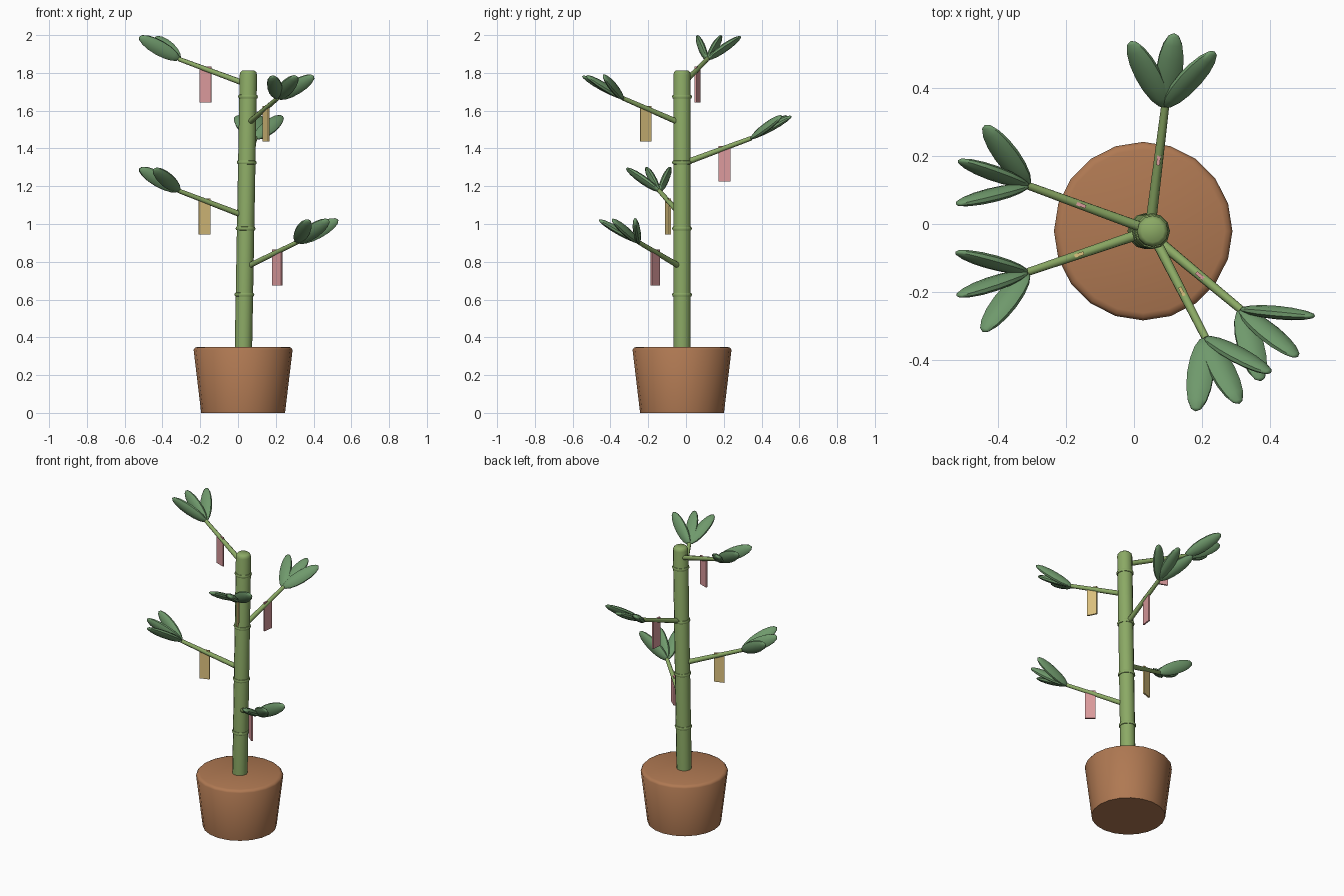
import bpy, bmesh, math
from mathutils import Vector, Matrix

if "Cube" in bpy.data.objects:
    bpy.data.objects.remove(bpy.data.objects["Cube"])


def material(name, rgb):
    m = bpy.data.materials.new(name)
    m.diffuse_color = (*rgb, 1)
    m.use_nodes = True
    m.node_tree.nodes["Principled BSDF"].inputs["Base Color"].default_value = m.diffuse_color
    return m


CLAY = material("clay", (0.43, 0.19, 0.085))
STALK = material("stalk_green", (0.26, 0.40, 0.13))
LEAF = material("leaf_green", (0.16, 0.32, 0.15))
PINK = material("pink_paper", (0.70, 0.32, 0.33))
YELLOW = material("yellow_paper", (0.72, 0.54, 0.21))
UP = Vector((0, 0, 1))


def finish(bm, name, mat, matrix=Matrix(), smooth=True):
    bmesh.ops.recalc_face_normals(bm, faces=bm.faces)
    me = bpy.data.meshes.new(name)
    bm.to_mesh(me)
    bm.free()
    me.materials.append(mat)
    ob = bpy.data.objects.new(name, me)
    bpy.context.collection.objects.link(ob)
    ob.matrix_world = matrix
    if smooth:
        bpy.ops.object.select_all(action='DESELECT')
        ob.select_set(True)
        bpy.context.view_layer.objects.active = ob
        bpy.ops.object.shade_smooth_by_angle(angle=math.radians(50))
    return ob


def aim(start, direction):
    # shortest turn from +z to the direction
    return Matrix.Translation(start) @ UP.rotation_difference(direction).to_matrix().to_4x4()


def lathe(name, profile, sides, mat, matrix=Matrix()):
    # profile of (radius, height) rings, capped at both ends
    bm = bmesh.new()
    rings = [[bm.verts.new((r * math.cos(math.tau * i / sides),
                            r * math.sin(math.tau * i / sides), z))
              for i in range(sides)] for r, z in profile]
    for a, b in zip(rings, rings[1:]):
        for i in range(sides):
            j = (i + 1) % sides
            bm.faces.new((a[i], a[j], b[j], b[i]))
    bm.faces.new(rings[0][::-1])
    bm.faces.new(rings[-1])
    return finish(bm, name, mat, matrix)


def stalk_at(z):
    # gently leaning stalk axis
    return Vector((0.028 + 0.018 * (z - 0.3), -0.021, z))


# Pot
lathe("pot", [(0.222, 0), (0.262, 0.334), (0.254, 0.345), (0.24, 0.35)], 20, CLAY,
      Matrix.Translation((0.027, -0.021, 0)))

# Stalk with a rounded top
base, top = stalk_at(0.3), stalk_at(1.812)
h = (top - base).length
lathe("stalk", [(0.046, 0), (0.046, h - 0.022), (0.042, h - 0.008), (0.033, h)],
      12, STALK, aim(base, top - base))

# Node rings
for k, z in enumerate((0.626, 0.976, 1.326, 1.674)):
    ring = [(0.04, -0.011), (0.049, -0.009), (0.053, 0), (0.049, 0.009), (0.04, 0.011)]
    lathe(f"node_ring_{k + 1}", ring, 12, STALK, aim(stalk_at(z), top - base))


def leaf(name, start, azimuth):
    d = Vector((0.22 * math.cos(azimuth), 0.22 * math.sin(azimuth), 0.119))
    bm = bmesh.new()
    bmesh.ops.create_uvsphere(bm, u_segments=10, v_segments=8, radius=1)
    bmesh.ops.scale(bm, vec=(0.041, 0.02, d.length / 2), verts=bm.verts)
    finish(bm, name, LEAF, aim(start + d / 2, d))


def tag(name, pos, azimuth, mat):
    bm = bmesh.new()
    bmesh.ops.create_cube(bm, size=1)
    bmesh.ops.scale(bm, vec=(0.064, 0.01, 0.19), verts=bm.verts)
    finish(bm, name, mat, Matrix.Translation(pos) @ Matrix.Rotation(azimuth, 4, 'Z'), False)


# Branches: start height, tip x, tip y, tag colour
BRANCHES = [
    (0.768, 0.312, -0.250, PINK),
    (1.040, -0.312, -0.141, YELLOW),
    (1.318, 0.091, 0.342, PINK),
    (1.530, 0.209, -0.332, YELLOW),
    (1.737, -0.310, 0.112, PINK),
]
for k, (z, x, y, colour) in enumerate(BRANCHES, 1):
    start, tip = stalk_at(z), Vector((x, y, z + 0.135))
    d = tip - start
    az = math.atan2(d.y, d.x)
    lathe(f"branch_{k}", [(0.016, 0), (0.012, d.length + 0.004)], 8, STALK, aim(start, d))
    tag(f"paper_tag_{k}", start + d * 0.62 - UP * 0.083, az, colour)
    for n in (-1, 0, 1):
        leaf(f"leaf_{k}_{n + 2}", tip, az + n * 0.6)
